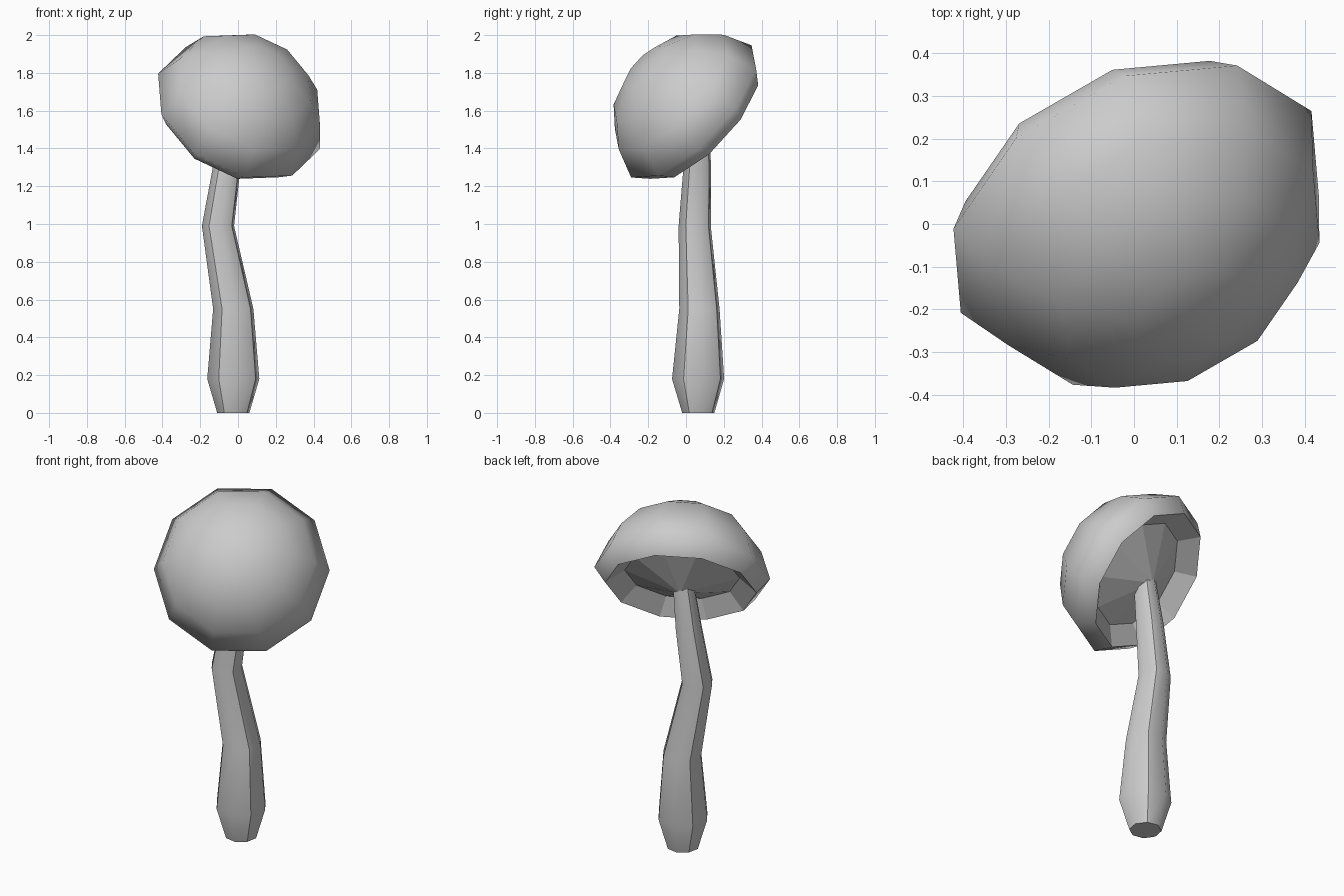
import bpy, bmesh
from math import cos, sin, radians
from mathutils import Vector

if "Cube" in bpy.data.objects:
    bpy.data.objects.remove(bpy.data.objects["Cube"])

X, Y = Vector((1, 0, 0)), Vector((0, 1, 0))


def ring(bm, centre, u, v, radius, sides, start=0):
    """One loop of vertices in the plane of u and v."""
    angles = [radians(start + 360 * i / sides) for i in range(sides)]
    return [bm.verts.new(centre + (u * cos(a) + v * sin(a)) * radius) for a in angles]


def bridge(bm, a, b, smooth):
    n = len(a)
    for i in range(n):
        j = (i + 1) % n
        bm.faces.new((a[i], a[j], b[j], b[i])).smooth = smooth


def fan(bm, loop, tip, smooth):
    point = bm.verts.new(tip)
    for i in range(len(loop)):
        bm.faces.new((loop[i], loop[(i + 1) % len(loop)], point)).smooth = smooth


def mark_sharp(bm, a, b):
    bm.edges.get((a, b)).smooth = False


def finish(bm, name):
    bmesh.ops.recalc_face_normals(bm, faces=bm.faces)
    mesh = bpy.data.meshes.new(name)
    bm.to_mesh(mesh)
    bm.free()
    bpy.context.collection.objects.link(bpy.data.objects.new(name, mesh))


# Stem: bent eight-sided tube, every second long edge kept crisp
path = [(-.025, .065, 0, .087), (-.025, .064, .18, .141), (-.025, .071, .55, .109),
        (-.106, .046, .99, .087), (-.06, .06, 1.3, .075), (-.025, .06, 1.55, .06)]
bm = bmesh.new()
loops = [ring(bm, Vector(p[:3]), X, Y, p[3], 8, 12) for p in path]
for a, b in zip(loops, loops[1:]):
    bridge(bm, a, b, True)
    for i in range(1, 8, 2):
        mark_sharp(bm, a[i], b[i])
bm.faces.new(loops[0])
bm.faces.new(loops[-1])
for loop in (loops[0], loops[-1]):
    for i in range(8):
        mark_sharp(bm, loop[i], loop[(i + 1) % 8])
finish(bm, "stem")

# Cap: ten-sided tilted dome curling in to a rim, with a hollow underside
centre = Vector((-.003, .043, 1.582))
u = Vector((.88, .474, 0)).normalized()
tilt = radians(40)
v = Vector((-u.y * sin(tilt), u.x * sin(tilt), cos(tilt)))
axis = u.cross(v)

bm = bmesh.new()
profile = [(.408, -.065), (.474, .022), (.412, .18), (.305, .305), (.15, .385)]
dome = [ring(bm, centre + axis * h, u, v, r, 10, 2.5) for r, h in profile]
for a, b in zip(dome, dome[1:]):
    bridge(bm, a, b, True)
fan(bm, dome[-1], centre + axis * .402, True)

# Underside: inward rim band, then a shallow cone coming down onto the stem
inner = ring(bm, centre + axis * .015, u, v, .31, 10, 2.5)
bridge(bm, dome[0], inner, False)
fan(bm, inner, centre - axis * .1, False)
for i in range(10):
    mark_sharp(bm, dome[0][i], dome[0][(i + 1) % 10])
finish(bm, "cap")
